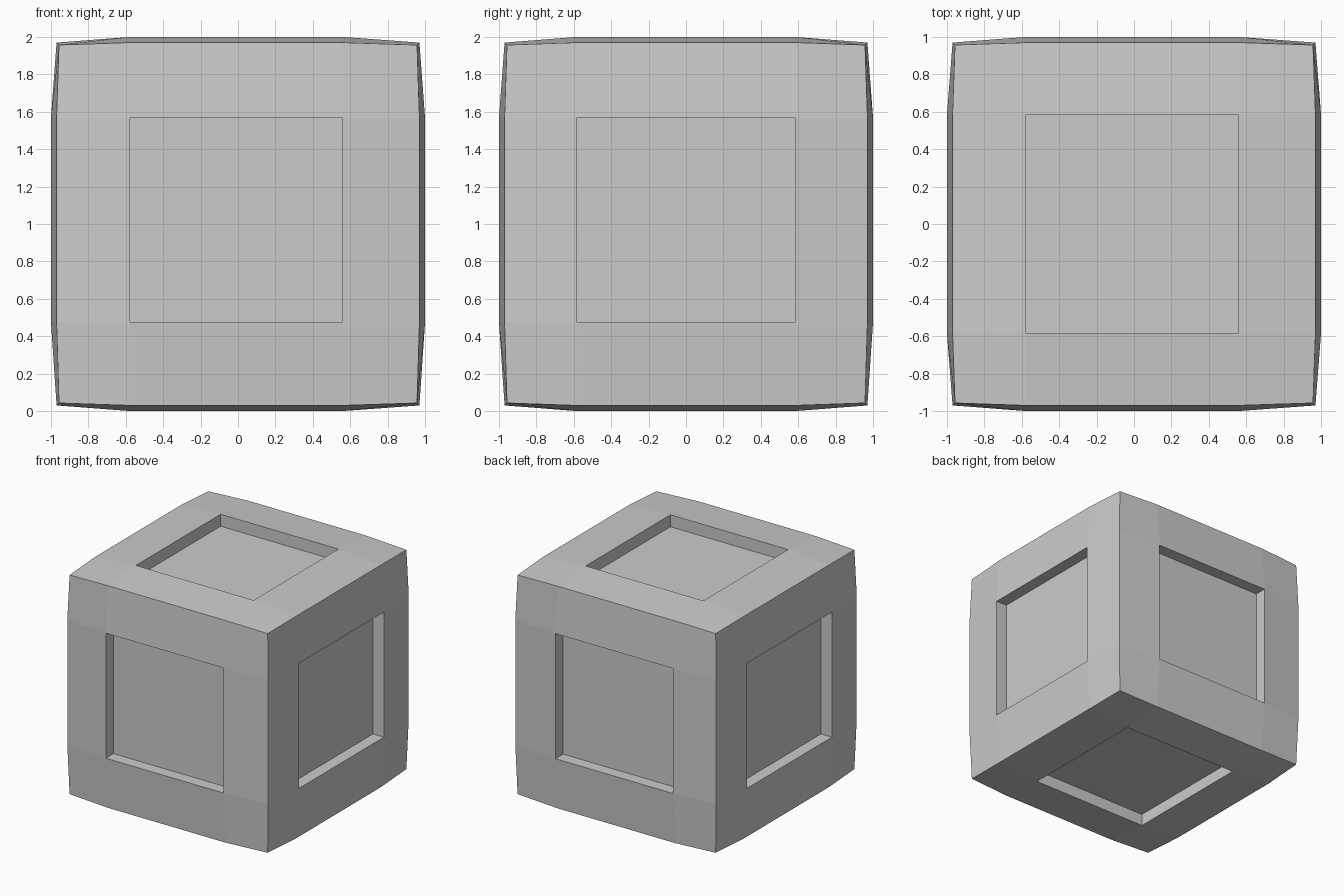
import bpy, bmesh
from mathutils import Vector

if "Cube" in bpy.data.objects:
    bpy.data.objects.remove(bpy.data.objects["Cube"])

# Inner grid lines on each axis (relative to the block centre)
INNER = [(-0.577, 0.56), (-0.585, 0.585), (-0.525, 0.567)]
BULGE = {1: 1.0, 2: 0.97, 3: 0.957}   # panel rim, block edge, block corner
DEPTH = 0.105

bm = bmesh.new()
verts = {}


def grid_vert(idx):
    """Shared vertex of the 4x4x4 shell; outer points shrink at edges and corners."""
    if idx not in verts:
        r = BULGE[sum(i in (0, 3) for i in idx)]
        co = [(-r, *INNER[a], r)[i] for a, i in enumerate(idx)]
        verts[idx] = bm.verts.new(Vector(co) + Vector((0, 0, 1)))
    return verts[idx]


# Six bulged sides of 3x3 quads; remember each centre panel
panels = []
for axis in range(3):
    u, v = (axis + 1) % 3, (axis + 2) % 3
    for side in (0, 3):
        for i in range(3):
            for j in range(3):
                quad = []
                for di, dj in ((0, 0), (1, 0), (1, 1), (0, 1)):
                    idx = [0, 0, 0]
                    idx[axis], idx[u], idx[v] = side, i + di, j + dj
                    quad.append(grid_vert(tuple(idx)))
                face = bm.faces.new(quad if side else quad[::-1])
                if i == j == 1:
                    inward = Vector((0, 0, 0))
                    inward[axis] = -DEPTH if side else DEPTH
                    panels.append((face, inward))

# Sink the square panels straight inward
for face, inward in panels:
    new = bmesh.ops.extrude_discrete_faces  # individual panels keep straight walls
    ret = bmesh.ops.extrude_face_region(bm, geom=[face])
    moved = [g for g in ret["geom"] if isinstance(g, bmesh.types.BMVert)]
    bmesh.ops.translate(bm, vec=inward, verts=moved)
    if face.is_valid:
        bmesh.ops.delete(bm, geom=[face], context="FACES_ONLY")

bmesh.ops.recalc_face_normals(bm, faces=bm.faces)
mesh = bpy.data.meshes.new("panelled_block")
bm.to_mesh(mesh)
bm.free()
block = bpy.data.objects.new("panelled_block", mesh)
bpy.context.collection.objects.link(block)
